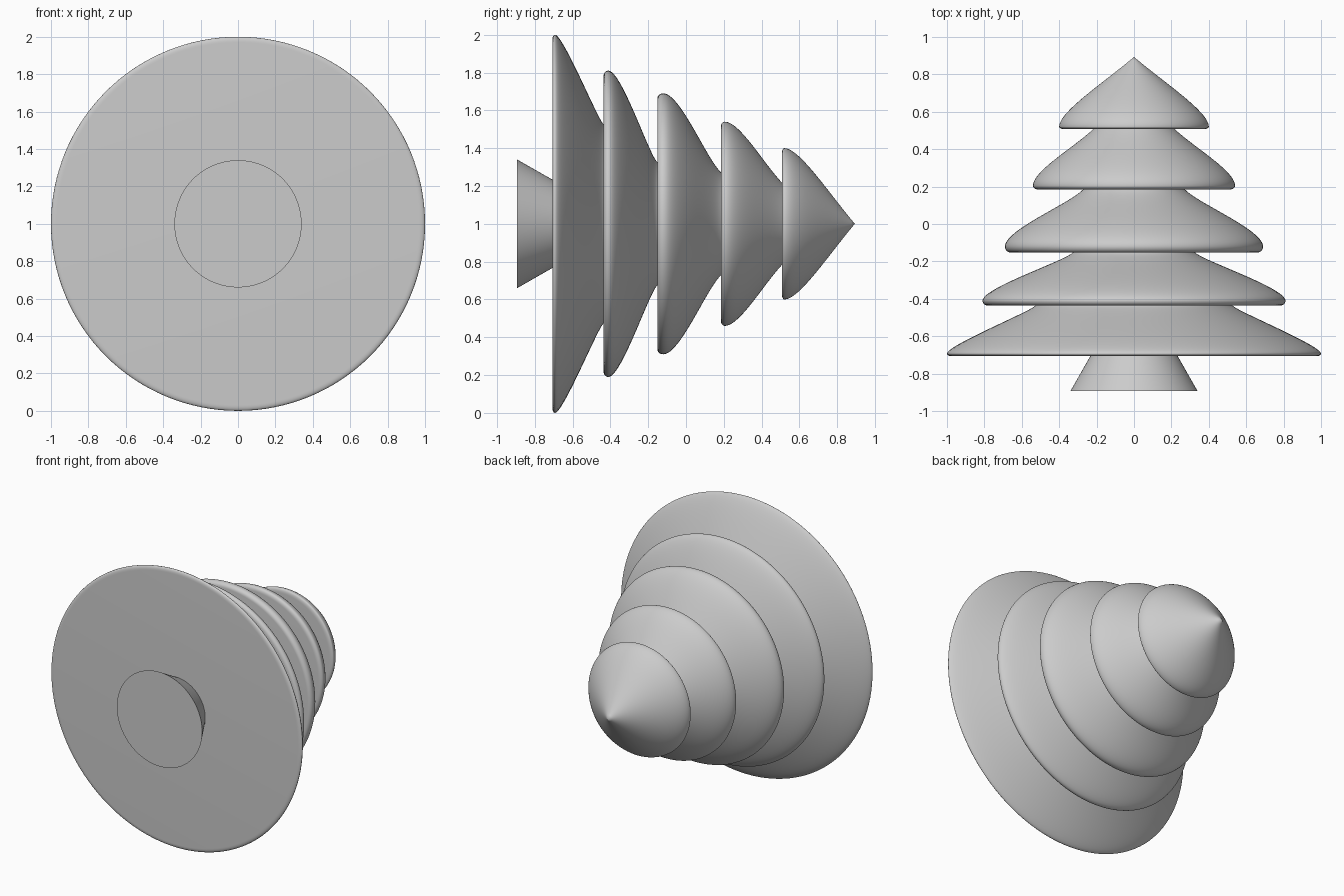
import bpy, bmesh, math
from mathutils import Vector, Matrix
from mathutils.geometry import interpolate_bezier

cube = bpy.data.objects.get("Cube")
if cube:
    bpy.data.objects.remove(cube)

grey = bpy.data.materials.new("plain grey")
grey.use_nodes = True
COLOUR = (0.6, 0.6, 0.6, 1)
grey.diffuse_color = COLOUR
grey.node_tree.nodes["Principled BSDF"].inputs["Base Color"].default_value = COLOUR


def curve(a, b, c, d, steps):
    return interpolate_bezier(*(Vector((*p, 0)) for p in (a, b, c, d)), steps)


def lathe(name, profile):
    """Spin (radius, y) points around the horizontal axis at z = 1."""
    bm = bmesh.new()
    verts = [bm.verts.new((p[0], p[1], 1)) for p in profile]
    edges = [bm.edges.new(pair) for pair in zip(verts, verts[1:])]
    bmesh.ops.spin(bm, geom=verts + edges, cent=(0, 0, 1), axis=(0, 1, 0),
                   angle=math.tau, steps=128, use_merge=True)
    bmesh.ops.remove_doubles(bm, verts=bm.verts, dist=0.0001)
    bmesh.ops.recalc_face_normals(bm, faces=bm.faces)
    mesh = bpy.data.meshes.new(name)
    bm.to_mesh(mesh)
    bm.free()
    mesh.materials.append(grey)
    obj = bpy.data.objects.new(name, mesh)
    bpy.context.collection.objects.link(obj)
    bpy.ops.object.select_all(action='DESELECT')
    obj.select_set(True)
    bpy.context.view_layer.objects.active = obj
    bpy.ops.object.shade_smooth_by_angle(angle=math.radians(35))


def tier(name, base, radius, lip, swell, sweep, neck):
    """Flat underside, rounded lip, then a slope running up to the neck."""
    inner = radius - 0.03
    rim = curve((inner, base), (radius - 0.01, base),
                (radius, (base + lip) / 2), (radius, lip), 8)
    slope = curve((radius, lip), (radius, lip + swell), sweep, neck, 24)
    top = [] if neck[0] == 0 else [(0, neck[1])]
    lathe(name, [(0, base), (inner, base), *rim[1:], *slope[1:], *top])


# Flared trunk
lathe("trunk", [(0, -0.893), (0.34, -0.893), (0.23, -0.7), (0, -0.7)])

# Branch tiers, widest first
tier("branch_tier_1", -0.707, 1.0, -0.693, 0.045, (0.535, -0.46), (0.525, -0.434))
tier("branch_tier_2", -0.436, 0.81, -0.41, 0.07, (0.35, -0.19), (0.325, -0.15))
tier("branch_tier_3", -0.152, 0.69, -0.12, 0.09, (0.34, 0.11), (0.27, 0.187))
tier("branch_tier_4", 0.184, 0.54, 0.205, 0.08, (0.32, 0.41), (0.215, 0.51))
tier("treetop", 0.507, 0.4, 0.52, 0.08, (0.17, 0.75), (0, 0.893))
